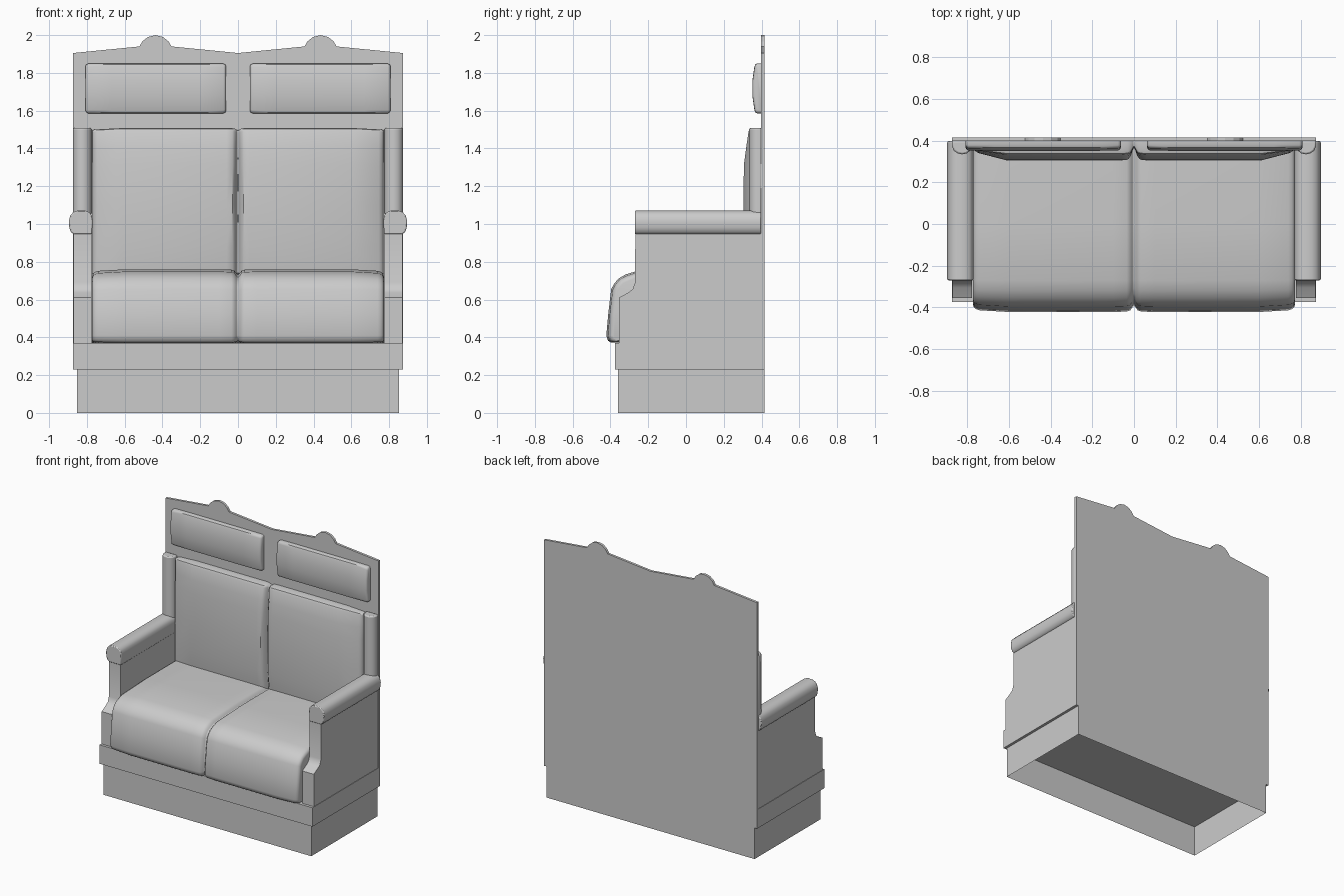
import bpy, bmesh, math


def finish(name, bm, mirror=False, bevel=0.0, smooth=True):
    bmesh.ops.recalc_face_normals(bm, faces=bm.faces)
    me = bpy.data.meshes.new(name)
    bm.to_mesh(me)
    bm.free()
    ob = bpy.data.objects.new(name, me)
    bpy.context.collection.objects.link(ob)
    if bevel:
        m = ob.modifiers.new("Bevel", 'BEVEL')
        m.width, m.segments = bevel, 2
        m.limit_method, m.angle_limit = 'ANGLE', math.radians(50)
    if mirror:
        m = ob.modifiers.new("Mirror", 'MIRROR')
        m.merge_threshold = 0.0005
    if smooth:
        bpy.ops.object.select_all(action='DESELECT')
        ob.select_set(True)
        bpy.context.view_layer.objects.active = ob
        bpy.ops.object.shade_smooth_by_angle(angle=math.radians(40))
    return ob


def skin(rings, cap_start=True, cap_end=True):
    """Join equal closed rings of points with quads."""
    bm = bmesh.new()
    vs = [[bm.verts.new(p) for p in r] for r in rings]
    n = len(vs[0])
    for a, b in zip(vs, vs[1:]):
        for i in range(n):
            j = (i + 1) % n
            bm.faces.new((a[i], a[j], b[j], b[i]))
    if cap_start:
        bm.faces.new(vs[0])
    if cap_end:
        bm.faces.new(vs[-1])
    return bm


def prism(name, pts, axis, a, b, open_start=False, **kw):
    """Extrude a 2D profile along an axis from a to b."""
    place = {'x': lambda p, t: (t, p[0], p[1]),
             'y': lambda p, t: (p[0], t, p[1]),
             'z': lambda p, t: (p[0], p[1], t)}[axis]
    bm = skin([[place(p, t) for p in pts] for t in (a, b)], cap_start=not open_start)
    return finish(name, bm, **kw)


def cushion(name, profile, stations, cap_start):
    """Loft (y, z, dy, dz) profile through (x, inset) stations, mirrored in x."""
    rings = [[(x, y + dy * s, z + dz * s) for y, z, dy, dz in profile] for x, s in stations]
    return finish(name, skin(rings, cap_start=cap_start), mirror=True)


def rect(x, y0, y1):
    return [(-x, y0), (x, y0), (x, y1), (-x, y1)]


# hollow plinth, open underneath, and the wider frame above it
prism("plinth", rect(0.853, -0.36, 0.415), 'z', 0, 0.23, open_start=True, smooth=False)
prism("seat_frame", rect(0.873, -0.375, 0.415), 'z', 0.23, 0.37, smooth=False)

# tall back panel with two crests
half = [(0, 1.905), (0.352, 1.94), (0.368, 1.967), (0.397, 1.99), (0.437, 2.0),
        (0.477, 1.99), (0.506, 1.967), (0.522, 1.94), (0.873, 1.905)]
outline = [(-0.873, 0.37), (0.873, 0.37)] + half[::-1] + [(-x, z) for x, z in half[1:]]
prism("back_panel", outline, 'y', 0.397, 0.415, smooth=False)

# seat cushion pair with a centre groove
seat = [(0.397, 0.37, 0, 0), (-0.397, 0.372, 1, .3), (-0.413, 0.382, 1, .3),
        (-0.422, 0.41, 1, 0), (-0.411, 0.53, 1, 0), (-0.396, 0.655, 1, -.3),
        (-0.38, 0.685, .8, -.6), (-0.355, 0.713, .7, -.7), (-0.32, 0.733, .4, -1),
        (-0.27, 0.748, 0, -1), (0.0, 0.76, 0, -1), (0.397, 0.76, 0, -1)]
cushion("seat_cushion", seat,
        [(0, 0.03), (0.008, 0.022), (0.018, 0.008), (0.035, 0.002), (0.1, 0),
         (0.6, 0), (0.74, 0.008), (0.758, 0.014), (0.768, 0.022), (0.772, 0.035)], False)

# backrest cushion pair, tapering to the outer sides
back = [(0.397, 1.508, 0, -.2), (0.35, 1.508, .4, -.2), (0.338, 1.504, .5, -.2),
        (0.331, 1.49, .6, -.1), (0.318, 1.4, .9, 0), (0.306, 1.31, 1, 0),
        (0.305, 1.1, 1, 0), (0.305, 0.88, 1, 0), (0.325, 0.74, .6, 0), (0.397, 0.72, 0, 0)]
cushion("backrest_cushion", back,
        [(0, 0.07), (0.006, 0.05), (0.016, 0.02), (0.03, 0.004), (0.06, 0), (0.61, 0),
         (0.745, 0.035), (0.762, 0.045), (0.77, 0.06)], False)

# two puffed headrest pads
head = [(0.4, 1.85, 0, -1), (0.378, 1.85, 0, -1), (0.367, 1.845, .6, -1),
        (0.362, 1.832, 1, -.6), (0.351, 1.755, 1, 0), (0.351, 1.68, 1, 0),
        (0.362, 1.603, 1, .6), (0.367, 1.59, .6, 1), (0.378, 1.585, 0, 1),
        (0.4, 1.585, 0, 1)]
cushion("headrest_pad", head,
        [(0.063, 0.014), (0.067, 0.006), (0.077, 0.001), (0.2, 0), (0.67, 0),
         (0.793, 0.001), (0.803, 0.006), (0.807, 0.014)], True)

# stepped arm panels
arm = [(0.397, 0.37), (-0.355, 0.37), (-0.355, 0.61), (-0.305, 0.637), (-0.282, 0.655),
       (-0.27, 0.69), (-0.268, 0.96), (0.397, 0.96)]
prism("arm_panel", arm, 'x', 0.776, 0.87, mirror=True)

# rolled arm tops
roll = [(0.773, 0.945), (0.77, 1.02), (0.774, 1.045), (0.787, 1.062), (0.81, 1.071),
        (0.85, 1.071), (0.873, 1.062), (0.888, 1.045), (0.896, 1.015), (0.893, 0.98),
        (0.885, 0.958), (0.868, 0.945)]
prism("arm_roll", roll, 'y', -0.27, 0.397, mirror=True, bevel=0.006)

# upright side bolsters above the arms
bolster = [(0.776, 0.4), (0.776, 0.372), (0.785, 0.352), (0.802, 0.339), (0.824, 0.334),
           (0.846, 0.339), (0.864, 0.352), (0.873, 0.372), (0.873, 0.4)]
prism("side_bolster", bolster, 'z', 1.05, 1.508, mirror=True, bevel=0.008)
